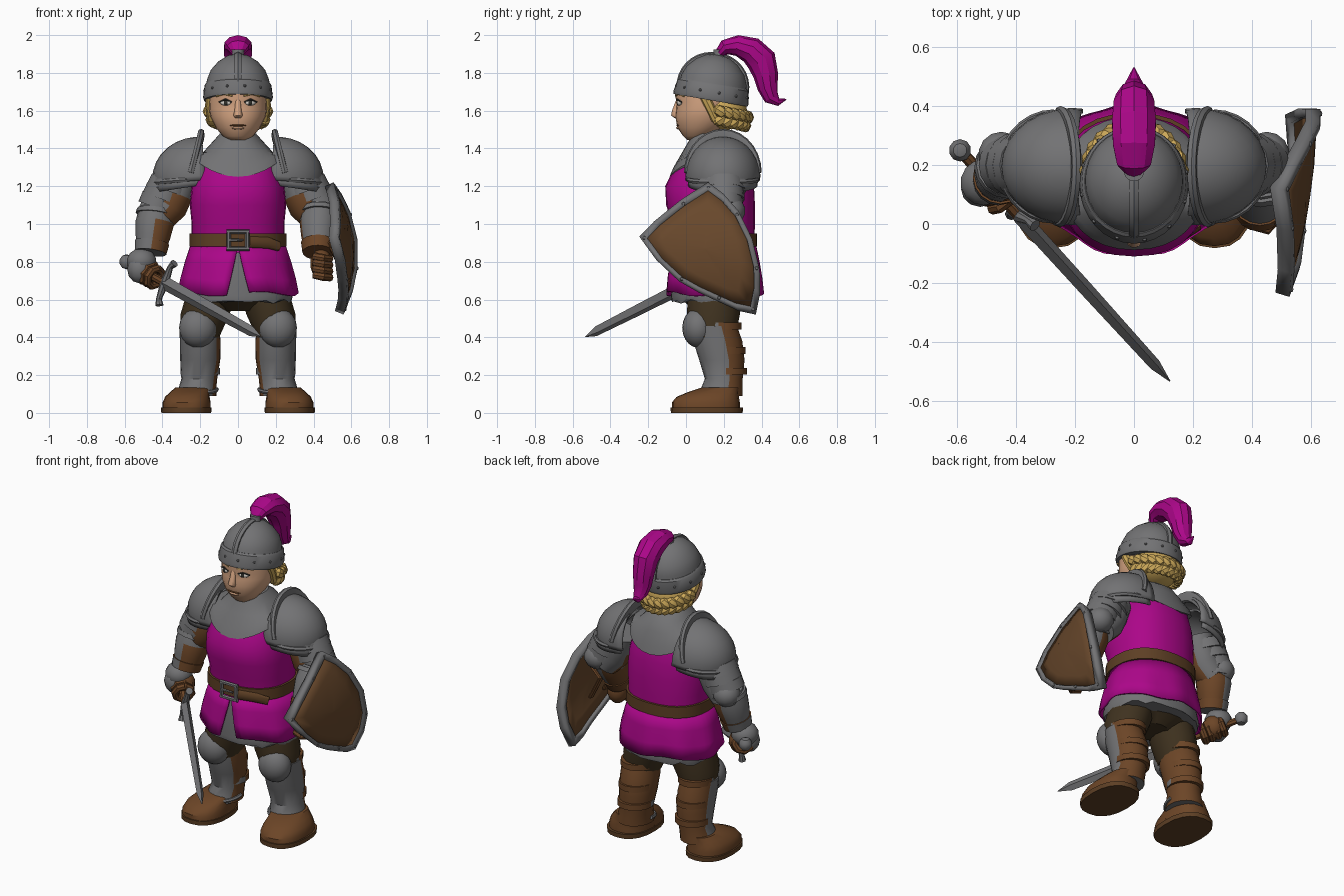
import bpy, bmesh
from math import sin, cos, pi, copysign, radians
from mathutils import Vector, Matrix, Euler

if "Cube" in bpy.data.objects:
    bpy.data.objects.remove(bpy.data.objects["Cube"])

X, Y, Z = Vector((1, 0, 0)), Vector((0, 1, 0)), Vector((0, 0, 1))


def material(name, *rgb):
    m = bpy.data.materials.new(name)
    m.use_nodes = True
    m.diffuse_color = (*rgb, 1)
    bsdf = next(n for n in m.node_tree.nodes if n.type == "BSDF_PRINCIPLED")
    bsdf.inputs["Base Color"].default_value = (*rgb, 1)
    return m


MAGENTA = material("magenta cloth", .41, .002, .25)
STEEL = material("steel grey", .17, .17, .175)
LEATHER = material("brown leather", .15, .06, .02)
WOOD = material("shield brown", .14, .065, .025)
BELT = material("belt brown", .11, .05, .018)
TROUSER = material("dark trousers", .05, .032, .014)
SKIN = material("skin", .66, .37, .22)
HAIR = material("blond hair", .6, .39, .1)
WHITE = material("eye white", .7, .66, .6)
DARK = material("dark eye", .03, .03, .025)


def finish(name, bm, mats, rule=None, thick=0, angle=35):
    bmesh.ops.recalc_face_normals(bm, faces=bm.faces[:])
    bm.normal_update()
    mats = mats if isinstance(mats, tuple) else (mats,)
    if rule:
        for f in bm.faces:
            f.material_index = int(rule(f.calc_center_median(), f.normal))
    me = bpy.data.meshes.new(name)
    bm.to_mesh(me)
    bm.free()
    for m in mats:
        me.materials.append(m)
    ob = bpy.data.objects.new(name, me)
    bpy.context.collection.objects.link(ob)
    bpy.ops.object.select_all(action="DESELECT")
    ob.select_set(True)
    bpy.context.view_layer.objects.active = ob
    bpy.ops.object.shade_smooth_by_angle(angle=radians(angle))
    if thick:
        mod = ob.modifiers.new("thickness", "SOLIDIFY")
        mod.thickness, mod.offset = thick, 0
    return ob


def bridge(bm, loops, closed=True):
    for lo, hi in zip(loops, loops[1:]):
        n = len(lo)
        for i in range(n if closed else n - 1):
            j = (i + 1) % n
            bm.faces.new((lo[i], lo[j], hi[j], hi[i]))


def sweep(name, rings, mats, sides=16, up=None, p=2, rule=None, warp=None, **kw):
    """Rings are x, y, z, radius[, second radius]; horizontal unless up is given."""
    bm, loops = bmesh.new(), []
    pts = [Vector(r[:3]) for r in rings]
    power = lambda v: copysign(abs(v) ** (2 / p), v)
    for i, r in enumerate(rings):
        a, b = X, Y
        if up:
            t = (pts[min(i + 1, len(pts) - 1)] - pts[max(i - 1, 0)]).normalized()
            a = t.cross(up).normalized()
            b = a.cross(t)
        angles = [2 * pi * k / sides for k in range(sides)]
        loops.append([bm.verts.new(pts[i] + a * r[3] * power(cos(w)) + b * r[-1] * power(sin(w)))
                      for w in angles])
    bridge(bm, loops)
    bm.faces.new(loops[0])
    bm.faces.new(loops[-1])
    if warp:
        for v in bm.verts:
            v.co.z += warp(v.co)
    return finish(name, bm, mats, rule, **kw)


def ball(name, loc, radii, mat, rot=(0, 0, 0), cuts=(), seg=20, **kw):
    """Ellipsoid; each cut is a unit-sphere point and the direction that is kept."""
    bm = bmesh.new()
    bmesh.ops.create_uvsphere(bm, u_segments=seg, v_segments=seg // 2, radius=1)
    for co, no in cuts:
        bmesh.ops.bisect_plane(bm, geom=bm.verts[:] + bm.edges[:] + bm.faces[:],
                               plane_co=co, plane_no=no, clear_inner=True)
    bm.transform(Matrix.LocRotScale(Vector(loc), Euler(rot), Vector(radii)))
    return finish(name, bm, mat, **kw)


def band(name, x, y, z, rx, ry, h, mat, **kw):
    return sweep(name, [(x, y, z - h, rx, ry), (x, y, z + h, rx, ry)], mat, **kw)


# Torso, mail yoke and mail skirt
sweep("tunic_body", [(0, .15, .86, .245, .21), (0, .145, 1, .245, .22), (0, .13, 1.1, .255, .235),
      (0, .125, 1.2, .245, .235), (0, .14, 1.3, .215, .2), (0, .15, 1.38, .16, .15)],
      MAGENTA, sides=28, p=2.3)
sweep("mail_yoke", [(0, .138, 1.25, .24, .226), (0, .142, 1.3, .225, .208), (0, .15, 1.38, .185, .17),
      (0, .15, 1.44, .13, .135), (0, .13, 1.48, .095, .1)], STEEL, sides=32, p=2.2,
      warp=lambda c: 1.7 * c.x ** 2 if c.z < 1.32 else 0)
sweep("mail_skirt", [(0, .15, .59, .28, .225), (0, .15, .62, .29, .23), (0, .15, .85, .235, .2)],
      STEEL, sides=36, p=2.2, warp=lambda c: .012 * sin(c.x * 60) if c.z < .6 else 0)
sweep("hips", [(0, .15, .54, .1, .1), (0, .15, .62, .26, .2)], TROUSER)

# Tunic skirt, open in a front slit that widens downwards
bm, rows = bmesh.new(), []
for z, rx, ry in ((.89, .245, .215), (.8, .275, .232), (.71, .298, .245), (.63, .312, .252)):
    t = (.89 - z) / .26
    row = []
    for k in range(49):
        a = -pi / 2 + .19 * t + (2 * pi - .38 * t) * k / 48
        fold = 1 + .022 * t * sin(9 * a)
        row.append(bm.verts.new((rx * fold * cos(a), .15 + ry * fold * sin(a), z + .012 * t * sin(4 * a))))
    rows.append(row)
bridge(bm, rows, closed=False)
finish("tunic_skirt", bm, MAGENTA, thick=.012)

# Belt and buckle
band("belt", 0, .148, .915, .258, .229, .035, BELT, sides=28, p=2.3)
for s in (-1, 1):
    sweep("buckle_upright", [(s * .05, -.09, .865, .012), (s * .05, -.09, .965, .012)], STEEL, sides=6)
    sweep("buckle_bar", [(-.06, -.09, .915 + s * .045, .012), (.06, -.09, .915 + s * .045, .012)],
          STEEL, sides=6, up=Y)
sweep("buckle_tongue", [(-.05, -.095, .915, .009), (.03, -.095, .915, .006)], STEEL, sides=6, up=Y)
sweep("belt_end", [(.06, -.083, .905, .012, .03), (.16, -.05, .9, .012, .03), (.22, -.01, .88, .012, .025)],
      BELT, sides=8, up=Z)

# Head and face
sweep("neck", [(0, .13, 1.4, .085), (0, .11, 1.52, .085)], SKIN)
sweep("head", [(0, .04, 1.445, .045, .035), (0, .06, 1.465, .08, .075), (0, .08, 1.51, .118, .125),
      (0, .1, 1.57, .147, .157), (0, .1, 1.61, .153, .152), (0, .1, 1.645, .152, .15),
      (0, .105, 1.68, .152, .163), (0, .11, 1.72, .15, .165)], SKIN, sides=24, angle=60)
sweep("nose", [(0, -.04, 1.66, .014, .012), (0, -.055, 1.6, .018, .02), (0, -.06, 1.575, .025, .02),
      (0, -.05, 1.56, .016, .01)], SKIN, sides=10, angle=60)
ball("upper_lip", (0, -.039, 1.522), (.045, .013, .006), LEATHER, seg=12)
ball("lower_lip", (0, -.036, 1.509), (.034, .016, .01), SKIN, seg=12)
for s in (-1, 1):
    ball("eye", (s * .066, -.036, 1.642), (.03, .012, .015), WHITE, rot=(0, 0, s * .35), seg=12)
    ball("iris", (s * .064, -.043, 1.642), (.013, .008, .014), DARK, rot=(0, 0, s * .35), seg=12)
    sweep("eyelid", [(s * .034, -.047, 1.645, .004), (s * .066, -.047, 1.66, .005),
          (s * .1, -.024, 1.645, .004)], DARK, sides=6, up=Y)
    sweep("eyebrow", [(s * .03, -.054, 1.678, .004), (s * .075, -.041, 1.69, .006),
          (s * .115, -.01, 1.676, .004)], HAIR, sides=6, up=Y)
    sweep("side_lock", [(s * .145, .09, 1.69, .025), (s * .148, .12, 1.63, .026), (s * .135, .16, 1.55, .025)],
          HAIR, sides=8, up=Y)

# Hair with a braid round the nape
ball("hair_back", (0, .18, 1.595), (.152, .145, .1), HAIR)
for k in range(13):
    a = .1 + (pi - .2) * k / 12
    for row in (0, 1):
        r = .158 - .015 * row
        ball("braid_lobe", (r * cos(a), .165 + (r + .008) * sin(a), 1.6 - .045 * row - .035 * sin(a)),
             (.04, .03, .032), HAIR, rot=(0, .6 - 1.2 * row, a + pi / 2), seg=8)

# Helmet, tilted back
helmet = [sweep("helmet_dome", [(0, 0, .03, .17, .183), (0, 0, .11, .165, .176), (0, 0, .16, .145, .155),
          (0, 0, .205, .106, .113), (0, 0, .235, .06, .064), (0, 0, .245, .015, .015)], STEEL, sides=32),
          sweep("helmet_band", [(0, 0, 0, .18, .198), (0, 0, .015, .185, .202), (0, 0, .08, .177, .191),
                (0, 0, .09, .168, .181)], STEEL, sides=32),
          sweep("helmet_ridge", [(0, -.18 * cos(w), .06 + .183 * sin(w) ** .9, .014, .02)
                for w in (pi * k / 16 for k in range(17))], STEEL, sides=6, up=X)]
for k in range(12):
    a = 2 * pi * k / 12 + .2
    helmet.append(ball("helmet_rivet", (.18 * cos(a), .196 * sin(a), .045), (.008, .008, .008), STEEL, seg=8))
for ob in helmet:
    ob.location, ob.rotation_euler = (0, .13, 1.655), (-.17, 0, 0)

# Plume
sweep("plume_socket", [(0, .17, 1.87, .04), (0, .175, 1.9, .03), (0, .18, 1.925, .035)], STEEL, sides=12)
sweep("plume", [(0, .175, 1.9, .025, .03), (0, .205, 1.935, .04, .06), (0, .27, 1.945, .055, .075),
      (0, .345, 1.92, .072, .078), (0, .4, 1.865, .08, .072), (0, .422, 1.79, .066, .064),
      (0, .433, 1.72, .054, .055), (0, .452, 1.67, .042, .042), (0, .49, 1.645, .02, .025),
      (0, .53, 1.66, .003)], MAGENTA, sides=10, up=X, angle=25)

# Shoulders, arms and legs, both sides
for s in (-1, 1):
    inner = ((s * -.15, 0, 0), (s, 0, 0))
    ball("pauldron", (s * .21, .195, 1.255), (.235, .192, .2), STEEL, rot=(0, s * .08, 0),
         cuts=(inner, ((0, 0, -.12), Z)), seg=28, thick=.014)
    ball("pauldron_lame", (s * .23, .195, 1.225), (.225, .18, .16), STEEL, rot=(0, s * .15, 0),
         cuts=(inner, ((0, 0, -.15), Z)), seg=28, thick=.012)
    arc = [pi * k / 14 for k in range(15)]
    sweep("pauldron_guard", [(s * (.25 - .055 * sin(w)), .195 - .172 * cos(w), 1.27 + .2 * sin(w), .034, .018)
          for w in arc], STEEL, sides=8, p=3, up=X)
    sweep("pauldron_rim", [(s * (.27 + .175 * sin(w)), .195 - .18 * cos(w), 1.235 - .015 * sin(w), .014)
          for w in arc], STEEL, sides=6, up=Z)
    sweep("sleeve", [(s * .3, .2, 1.25, .09), (s * .335, .195, 1.16, .096), (s * .36, .19, 1.1, .096),
          (s * .42, .2, 1.03, .085)], (LEATHER, STEEL), up=Y,
          rule=lambda c, n: c.z > 1.15 or n.x * s > .2 or n.y > .3)
    for k in range(3):
        x, z = s * (.35 + .03 * k), 1.2 - .045 * k
        sweep("arm_lame", [(x, .2, z + .03, .112 - .006 * k), (x + s * .02, .2, z - .025, .119 - .008 * k)],
              STEEL, up=Y)
    ball("elbow_cop", (s * .45, .235, 1.07), (.08, .08, .075), STEEL, seg=14)

    wrist = Vector((-.46, .15, .87)) if s < 0 else Vector((.425, .06, .87))
    elbow = Vector((s * .43, .2 if s < 0 else .17, 1.08))
    at = lambda t: tuple(elbow.lerp(wrist, t))
    outer = lambda c, n: c.z > 1.03 or n.x * s > .1 or (s > 0 and n.y < -.3)
    sweep("forearm", [(*at(0), .09), (*at(.35), .102), (*at(.7), .092), (*at(1), .078)], (LEATHER, STEEL),
          up=Y, rule=outer)
    sweep("vambrace_rim", [(*at(.05), .104), (*at(.16), .108)], STEEL, up=Y)
    sweep("glove_cuff", [(*at(.85), .092), (*at(1.1), .084)], (LEATHER, STEEL), up=Y,
          rule=lambda c, n: s < 0 and n.x < .1)

    # Leg armour, boots and straps
    sweep("thigh", [(s * .14, .15, .64, .13, .14), (s * .175, .145, .52, .13, .14),
          (s * .2, .14, .4, .1, .12)], TROUSER)
    sweep("shin", [(s * .22, .185, .09, .105, .115), (s * .215, .19, .13, .1, .11), (s * .205, .2, .18, .095, .1),
          (s * .2, .19, .28, .106, .12), (s * .2, .168, .38, .108, .13), (s * .205, .15, .46, .105, .12)],
          (LEATHER, STEEL), sides=20, rule=lambda c, n: n.y < .15 and n.x * s > -.85)
    sweep("greave_rim", [(s * (.218 + .106 * cos(w)), .19 - .118 * sin(w), .125 - .02 * sin(w), .011)
          for w in arc], STEEL, sides=6, up=Z)
    ball("knee_cop", (s * .212, .065, .45), (.1, .085, .105), STEEL)
    for z, y in ((.22, .205), (.33, .185), (.46, .165)):
        band("leg_strap", s * .2, y + .008, z, .104, .122 if z > .25 else .11, .018, (LEATHER, STEEL),
             rule=lambda c, n: n.y < -.1)
    sweep("boot", [(s * .272, .105, .02, .127, .18), (s * .272, .105, .055, .127, .18), (s * .268, .115, .085, .118, .165),
          (s * .255, .145, .11, .105, .135), (s * .235, .185, .135, .095, .1)], LEATHER, sides=20, p=2.4)
    sweep("sole", [(s * .274, .11, 0, .132, .19), (s * .274, .11, .028, .134, .192)], BELT, sides=20, p=2.4)
    sweep("boot_strap", [(s * .385, .12, .04, .01, .02), (s * .35, .08, .085, .01, .02), (s * .27, .05, .096, .01, .02),
          (s * .185, .08, .085, .01, .02), (s * .155, .12, .04, .01, .02)], LEATHER, sides=8, up=Y)

# Sword held in the right hand
pommel, tip = Vector((-.59, .25, .8)), Vector((.11, -.52, .41))
d = (tip - pommel).normalized()
g = Vector((.08, -.04, .22))
g = (g - d * g.dot(d)).normalized()
w = d.cross(g)
along = lambda t, off=Vector(): tuple(pommel + d * t + off)
ball("pommel", pommel, (.04, .04, .04), STEEL, seg=10)
sweep("grip", [(*along(.02), .02), (*along(.32), .022)], LEATHER, sides=8, up=w)
sweep("crossguard", [(*along(.34, g * -.12), .022), (*along(.32, g * -.09), .015), (*along(.32), .024),
      (*along(.32, g * .09), .015), (*along(.34, g * .12), .022)], STEEL, sides=8, up=w)
sweep("blade", [(*along(.32), .036, .026), (*along(.7), .033, .024), (*along(1.05), .027, .02),
      (*along(1.13), .002, .002)], STEEL, sides=4, up=w, angle=10)

# Right hand with fingers round the grip, and left hand behind the shield
ball("right_hand", along(.17, Vector((.01, .01, .01))), (.062, .065, .07), LEATHER, seg=14)
ball("right_hand_plate", along(.15, Vector((-.015, -.005, .055))), (.08, .08, .07), STEEL, seg=14)
ball("right_knuckle_plate", along(.14, Vector((-.02, -.035, .01))), (.065, .06, .075), STEEL, seg=12)
for k in range(4):
    sweep("right_finger", [(*along(.12 + .038 * k, (g * cos(a) + w * sin(a)) * .05), .021)
          for a in (pi * j / 4 for j in range(9))], LEATHER, sides=8, up=d)
ball("left_hand", (.44, .05, .79), (.06, .065, .08), LEATHER, seg=14)
for k in range(4):
    z = .83 - .033 * k
    sweep("left_finger", [(.4, 0, z, .02), (.45, -.015, z - .01, .022), (.49, .03, z - .015, .02)],
          LEATHER, sides=8, up=Z)

# Shield: curved board and raised rim from one outline
outline = [(.12, 1.21), (.2, 1.15), (.28, 1.06), (.35, .92), (.39, .76), (.392, .64), (.37, .53), (.28, .55),
           (.18, .595), (.07, .645), (-.03, .7), (-.15, .81), (-.24, .93), (-.16, 1.01), (-.02, 1.12)]


def shield_point(y, z, k, out=0):
    y, z = .1 + (y - .1) * k, .87 + (z - .87) * k
    return (.59 + .15 * (y - .1) - .8 * (z - .84) ** 2 - .25 * (y - .1) ** 2 + out, y, z)


for name, scales, mat, thick in (("shield_board", (.02, .35, .65, .92), WOOD, .018),
                                 ("shield_rim", (.89, 1), STEEL, .05)):
    bm = bmesh.new()
    loops = [[bm.verts.new(shield_point(y, z, k)) for y, z in outline] for k in scales]
    bridge(bm, loops)
    if mat is WOOD:
        bm.faces.new(loops[0])
    finish(name, bm, mat, thick=thick)
for y, z in outline[::2]:
    ball("shield_rivet", shield_point(y, z, .945, .025), (.006, .01, .01), STEEL, seg=8)
for y in (.02, .16):
    sweep("shield_strap", [(.56, y, .98, .012, .025), (.48, y, .9, .012, .025), (.55, y, .76, .012, .025)],
          LEATHER, sides=8, up=Y)
